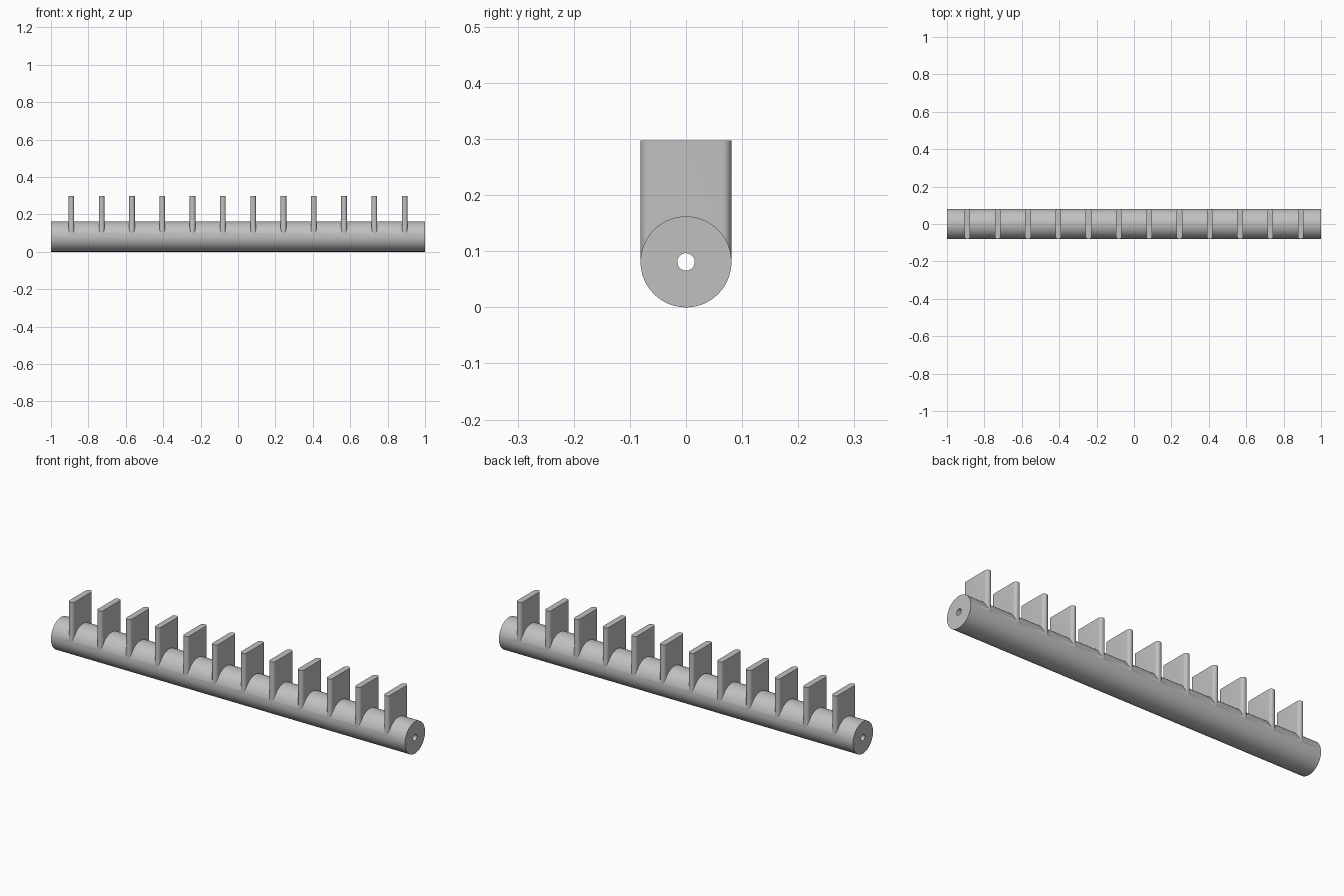
import bpy
import bmesh
from math import pi, sin, cos
from mathutils import Matrix

if "Cube" in bpy.data.objects:
    bpy.data.objects.remove(bpy.data.objects["Cube"])

RADIUS, LENGTH, BORE = 0.081, 2.0, 0.0155
FIN_COUNT, FIN_STEP, FIN_HALF, FIN_TOP = 12, 0.162, 0.0155, 0.297

grey = bpy.data.materials.new("plain grey")
grey.use_nodes = True
grey.diffuse_color = (0.53, 0.53, 0.53, 1)
grey.node_tree.nodes["Principled BSDF"].inputs["Base Color"].default_value = grey.diffuse_color


def finish(name, bm):
    bmesh.ops.recalc_face_normals(bm, faces=bm.faces)
    mesh = bpy.data.meshes.new(name)
    bm.to_mesh(mesh)
    bm.free()
    mesh.materials.append(grey)
    obj = bpy.data.objects.new(name, mesh)
    bpy.context.collection.objects.link(obj)
    return obj


def rod(name, radius, length, sides):
    bm = bmesh.new()
    place = Matrix.Translation((0, 0, RADIUS)) @ Matrix.Rotation(pi / 2, 4, "Y")
    bmesh.ops.create_cone(bm, cap_ends=True, segments=sides, radius1=radius,
                          radius2=radius, depth=length, matrix=place)
    return finish(name, bm)


def fin_row():
    # Upright plates with rounded ends, evenly spaced along the shaft
    bm = bmesh.new()
    steps = 16
    reach = RADIUS - FIN_HALF - 0.0002
    for i in range(FIN_COUNT):
        x = (i - (FIN_COUNT - 1) / 2) * FIN_STEP
        outline = []
        for side in (1, -1):
            for k in range(steps + 1):
                a = pi * k / steps
                outline.append(bm.verts.new((x + side * FIN_HALF * cos(a),
                                             side * (reach + FIN_HALF * sin(a)), RADIUS)))
        base = bm.faces.new(outline)
        top = bmesh.ops.extrude_face_region(bm, geom=[base], use_keep_orig=True)
        verts = [g for g in top["geom"] if isinstance(g, bmesh.types.BMVert)]
        bmesh.ops.translate(bm, verts=verts, vec=(0, 0, FIN_TOP - RADIUS))
    return finish("fins", bm)


def combine(target, tool, operation):
    mod = target.modifiers.new(tool.name, "BOOLEAN")
    mod.object, mod.operation, mod.solver = tool, operation, "EXACT"
    bpy.context.view_layer.objects.active = target
    bpy.ops.object.modifier_apply(modifier=mod.name)
    bpy.data.objects.remove(tool)


# Round shaft, fused with its fins, then bored through lengthwise
shaft = rod("finned_shaft", RADIUS, LENGTH, 96)
combine(shaft, fin_row(), "UNION")
combine(shaft, rod("bore", BORE, LENGTH + 0.2, 48), "DIFFERENCE")

for obj in bpy.context.selected_objects:
    obj.select_set(False)
shaft.select_set(True)
bpy.context.view_layer.objects.active = shaft
bpy.ops.object.shade_smooth_by_angle(angle=pi / 6)
